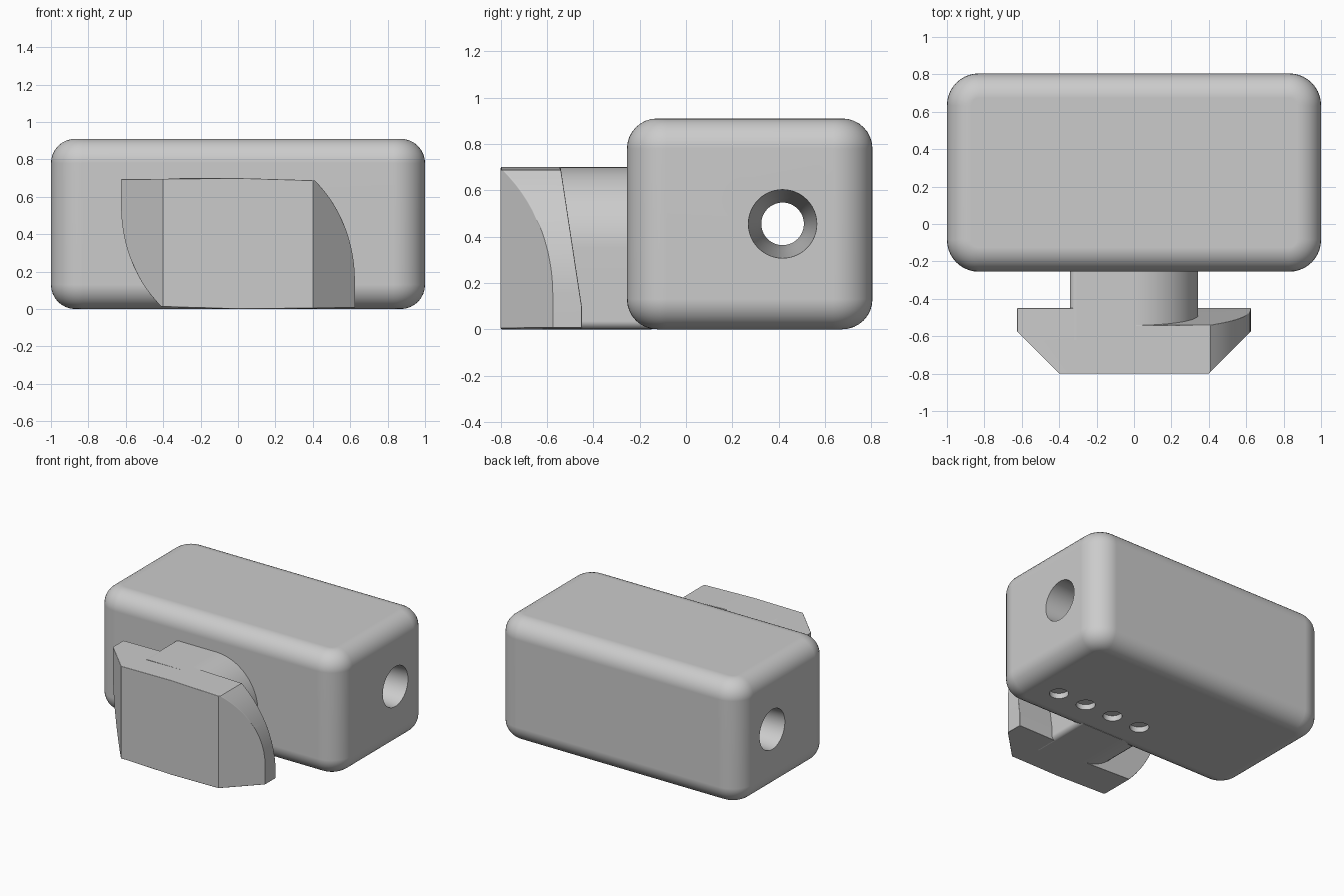
import bpy, bmesh
from math import pi, cos, sin, radians
from mathutils import Vector, Matrix

if "Cube" in bpy.data.objects:
    bpy.data.objects.remove(bpy.data.objects["Cube"])

grey = bpy.data.materials.new("light grey")
grey.use_nodes = True
grey.diffuse_color = (0.6, 0.6, 0.6, 1)
grey.node_tree.nodes["Principled BSDF"].inputs["Base Color"].default_value = (0.6, 0.6, 0.6, 1)


def finish(bm, name):
    bmesh.ops.recalc_face_normals(bm, faces=bm.faces[:])
    mesh = bpy.data.meshes.new(name)
    bm.to_mesh(mesh)
    bm.free()
    mesh.materials.append(grey)
    obj = bpy.data.objects.new(name, mesh)
    bpy.context.collection.objects.link(obj)
    return obj


def prism(outline, place, low, high):
    """Extrude a closed 2D outline; place(u, v, w) gives the 3D point."""
    bm = bmesh.new()
    face = bm.faces.new([bm.verts.new(place(u, v, low)) for u, v in outline])
    new = bmesh.ops.extrude_face_region(bm, geom=[face])["geom"]
    shift = Vector(place(0, 0, high)) - Vector(place(0, 0, low))
    bmesh.ops.translate(bm, vec=shift, verts=[g for g in new if isinstance(g, bmesh.types.BMVert)])
    return bm


def arc(cx, cy, rx, ry, start, end, steps):
    angles = [radians(start + (end - start) * i / steps) for i in range(steps + 1)]
    return [(cx + rx * cos(a), cy + ry * sin(a)) for a in angles]


def select_only(obj):
    bpy.ops.object.select_all(action="DESELECT")
    obj.select_set(True)
    bpy.context.view_layer.objects.active = obj


def apply(obj, kind, **settings):
    mod = obj.modifiers.new(kind.lower(), kind)
    for key, value in settings.items():
        setattr(mod, key, value)
    select_only(obj)
    bpy.ops.object.modifier_apply(modifier=mod.name)


def cut(obj, cutter):
    apply(obj, "BOOLEAN", operation="DIFFERENCE", solver="EXACT", object=cutter)
    bpy.data.objects.remove(cutter)


def smooth(obj):
    select_only(obj)
    bpy.ops.object.shade_smooth_by_angle(angle=radians(32))
    mod = obj.modifiers.new("weighted", "WEIGHTED_NORMAL")
    mod.keep_sharp = True


def front_plane(x, z, y):
    return (x, y, z)


def turned(points, cz):
    """Half turn of a front outline about its centre."""
    return points + [(-x, 2 * cz - z) for x, z in points]


# Body: rounded block
R, E = 0.17, 0.13
plan = []
for cx, cy, start in ((1 - R, 0.805 - R, 0), (R - 1, 0.805 - R, 90),
                      (R - 1, R - 0.255, 180), (1 - R, R - 0.255, 270)):
    plan += arc(cx, cy, R, R, start, start + 90, 10)
body = finish(prism(plan, lambda x, y, z: (x, y, z), 0, 0.91), "body")
apply(body, "BEVEL", width=E, segments=8, limit_method="ANGLE", angle_limit=radians(40))

# Flared cord hole running across the body
bm = bmesh.new()
rings = []
for x, r in ((-1.02, 0.149), (-0.35, 0.112), (0, 0.092), (0.35, 0.112), (1.02, 0.149)):
    rings.append([bm.verts.new((x, 0.417 + u, 0.455 + v)) for u, v in arc(0, 0, r, r, 0, 352.5, 47)])
for a, b in zip(rings, rings[1:]):
    for i in range(len(a)):
        j = (i + 1) % len(a)
        bm.faces.new((a[i], a[j], b[j], b[i]))
bm.faces.new(rings[0])
bm.faces.new(rings[-1])
cut(body, finish(bm, "cord_hole_cutter"))

# Row of shallow round pockets underneath
for i in range(4):
    bm = bmesh.new()
    bmesh.ops.create_cone(bm, cap_ends=True, segments=32, radius1=0.065, radius2=0.065, depth=0.08,
                          matrix=Matrix.Translation((0.235 * i, 0.055, 0)))
    cut(body, finish(bm, "pocket_cutter"))
smooth(body)

# Stem: two opposite corners round, two nearly square
MID = 0.35
quarter = arc(0, MID, 0.343, MID, 90, 0, 16)
corner = arc(0.343 - 0.035, 0.035, 0.035, 0.035, 0, -90, 5)
stem = finish(prism(turned(quarter + corner, MID), front_plane, -0.62, -0.15), "stem")
smooth(stem)

# Locking head: flat top, curved opposite corners, chamfered ends
side = [(0, 0.7), (0.41, 0.688)] + arc(0.025, 0.15, 0.6, 0.7, 47, 0, 12)[0:] + [(0.625, 0.006)]
bm = prism(turned(side, MID), front_plane, -0.8, -0.45)
for s in (1, -1):
    bmesh.ops.bisect_plane(bm, geom=bm.verts[:] + bm.edges[:] + bm.faces[:], plane_co=(0.4 * s, -0.8, 0),
                           plane_no=(s, -1, 0), clear_outer=True)
    bmesh.ops.holes_fill(bm, edges=[e for e in bm.edges if e.is_boundary])
head = finish(bm, "locking_head")

# Sloping ramps on the back of the head, one per wing
ramp = [(-0.549, 0.75), (-0.45, 0.1), (-0.3, 0.1), (-0.3, 0.75)]
for s in (1, -1):
    wedge = [(y, MID + s * (z - MID)) for y, z in ramp]
    cut(head, finish(prism(wedge, lambda y, z, x: (x, y, z), 0, s), "ramp_cutter"))
apply(head, "BEVEL", width=0.025, segments=4, limit_method="ANGLE", angle_limit=radians(50))
smooth(head)
